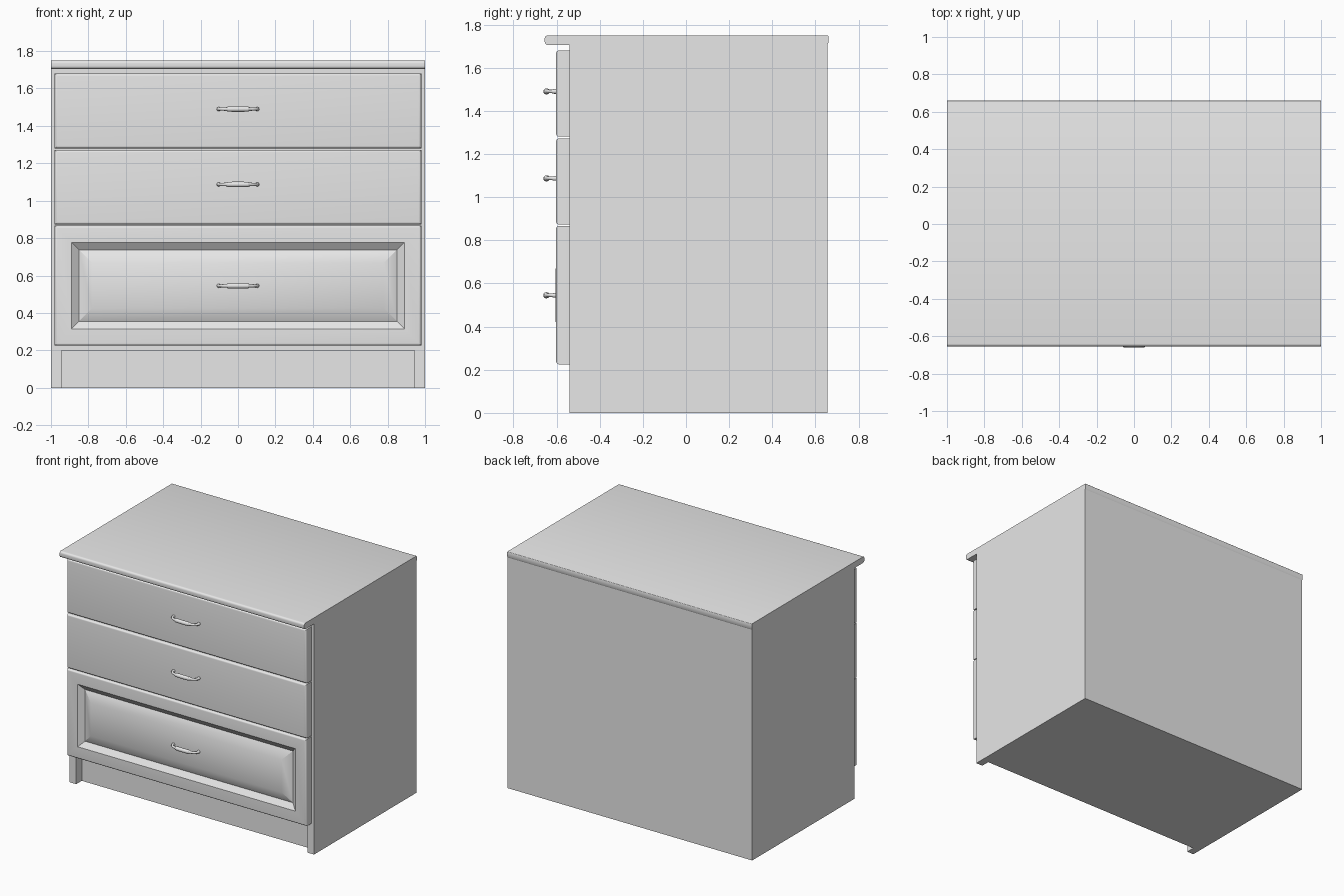
import bpy, bmesh, math

cube = bpy.data.objects.get("Cube")
if cube:
    bpy.data.objects.remove(cube, do_unlink=True)

# One plain grey for the whole cabinet
grey = bpy.data.materials.new("light grey")
grey.use_nodes = True
grey.diffuse_color = (0.8, 0.8, 0.8, 1)
grey.node_tree.nodes["Principled BSDF"].inputs["Base Color"].default_value = (0.8, 0.8, 0.8, 1)


def finish(name, bm):
    """Turn a bmesh into a named object with crisp smooth shading."""
    bmesh.ops.recalc_face_normals(bm, faces=bm.faces)
    mesh = bpy.data.meshes.new(name)
    bm.to_mesh(mesh)
    bm.free()
    mesh.materials.append(grey)
    obj = bpy.data.objects.new(name, mesh)
    bpy.context.collection.objects.link(obj)
    bpy.ops.object.select_all(action='DESELECT')
    obj.select_set(True)
    bpy.context.view_layer.objects.active = obj
    bpy.ops.object.shade_smooth_by_angle(angle=math.radians(31))
    return obj


def prism(name, profile, x0, x1):
    """Extrude a (y, z) profile from x0 to x1."""
    bm = bmesh.new()
    face = bm.faces.new([bm.verts.new((x0, y, z)) for y, z in profile])
    new = bmesh.ops.extrude_face_region(bm, geom=[face])["geom"]
    verts = [v for v in new if isinstance(v, bmesh.types.BMVert)]
    bmesh.ops.translate(bm, verts=verts, vec=(x1 - x0, 0, 0))
    return finish(name, bm)


def drawer_front(name, half, z0, z1, steps):
    """Stack mitred rectangles, each given as (inset, y), into a moulded front."""
    bm = bmesh.new()
    rings = []
    for i, y in steps:
        w = half - i
        rings.append([bm.verts.new(p) for p in
                      ((-w, y, z0 + i), (w, y, z0 + i), (w, y, z1 - i), (-w, y, z1 - i))])
    for a, b in zip(rings, rings[1:]):
        for k in range(4):
            n = (k + 1) % 4
            bm.faces.new((a[k], a[n], b[n], b[k]))
    bm.faces.new(rings[0])
    bm.faces.new(rings[-1])
    return finish(name, bm)


def arc(cy, cz, r, start, end, n=5):
    """Points of an arc in the y-z plane, angles in degrees."""
    angles = [math.radians(start + (end - start) * k / n) for k in range(n + 1)]
    return [(cy + r * math.cos(a), cz + r * math.sin(a)) for a in angles]


FRONT, BACK, UNDER_TOP = -0.54, 0.655, 1.705

# Carcass: two side panels and a core with a recessed plinth
panel = [(FRONT, 0), (BACK, 0), (BACK, UNDER_TOP), (FRONT, UNDER_TOP)]
prism("right_side_panel", panel, -1, -0.945)
prism("left_side_panel", panel, 0.945, 1)
core = [(-0.475, 0), (BACK, 0), (BACK, UNDER_TOP), (FRONT, UNDER_TOP), (FRONT, 0.2), (-0.475, 0.2)]
prism("cabinet_core_and_plinth", core, -0.945, 0.945)

# Worktop with a rounded front nose and an eased back edge
top = (arc(-0.64, 1.735, 0.015, 90, 180) + arc(-0.64, 1.72, 0.015, 180, 270)
       + [(BACK, UNDER_TOP), (0.66, 1.715)] + arc(0.655, 1.745, 0.005, 0, 90, 3))
prism("worktop", top, -1, 1)

# Drawer fronts with rounded rims; the deep one has a raised centre panel
FACE, R = -0.602, 0.014
rim = [(0, FRONT)] + [(R - R * math.cos(a), FACE + R - R * math.sin(a))
                      for a in (math.radians(90 * k / 5) for k in range(6))]
raised = [(0.09, FACE), (0.13, FACE + 0.03), (0.2, FACE - 0.003)]
drawers = [("top", 1.28, 1.68, [], 1.49),
           ("middle", 0.873, 1.272, [], 1.087),
           ("bottom", 0.225, 0.867, raised, 0.545)]

# Bow handles: thin legs, a thicker grip, given as (x, y, radius)
half_bow = [(0.103, FACE + 0.005, 0.011), (0.103, -0.61, 0.011), (0.101, -0.622, 0.008),
            (0.092, -0.634, 0.008), (0.075, -0.641, 0.009), (0.06, -0.644, 0.010),
            (0.054, -0.645, 0.014), (0.025, -0.647, 0.0145)]
bow = [(-x, y, r) for x, y, r in half_bow] + half_bow[::-1]


def handle(name, z):
    """Sweep rings of varying radius along the bow."""
    bm = bmesh.new()
    rings, sides = [], 12
    for i, (x, y, r) in enumerate(bow):
        a, b = bow[max(i - 1, 0)], bow[min(i + 1, len(bow) - 1)]
        dx, dy = b[0] - a[0], b[1] - a[1]
        length = math.hypot(dx, dy)
        nx, ny = -dy / length, dx / length
        ring = []
        for k in range(sides):
            t = math.tau * k / sides
            c, s = r * math.cos(t), r * math.sin(t)
            ring.append(bm.verts.new((x + nx * c, y + ny * c, z + s)))
        rings.append(ring)
    for a, b in zip(rings, rings[1:]):
        for k in range(sides):
            n = (k + 1) % sides
            bm.faces.new((a[k], a[n], b[n], b[k]))
    bm.faces.new(rings[0])
    bm.faces.new(rings[-1])
    return finish(name, bm)


for label, z0, z1, centre, grip_z in drawers:
    drawer_front(label + "_drawer_front", 0.98, z0, z1, rim + centre)
    handle(label + "_drawer_handle", grip_z)
